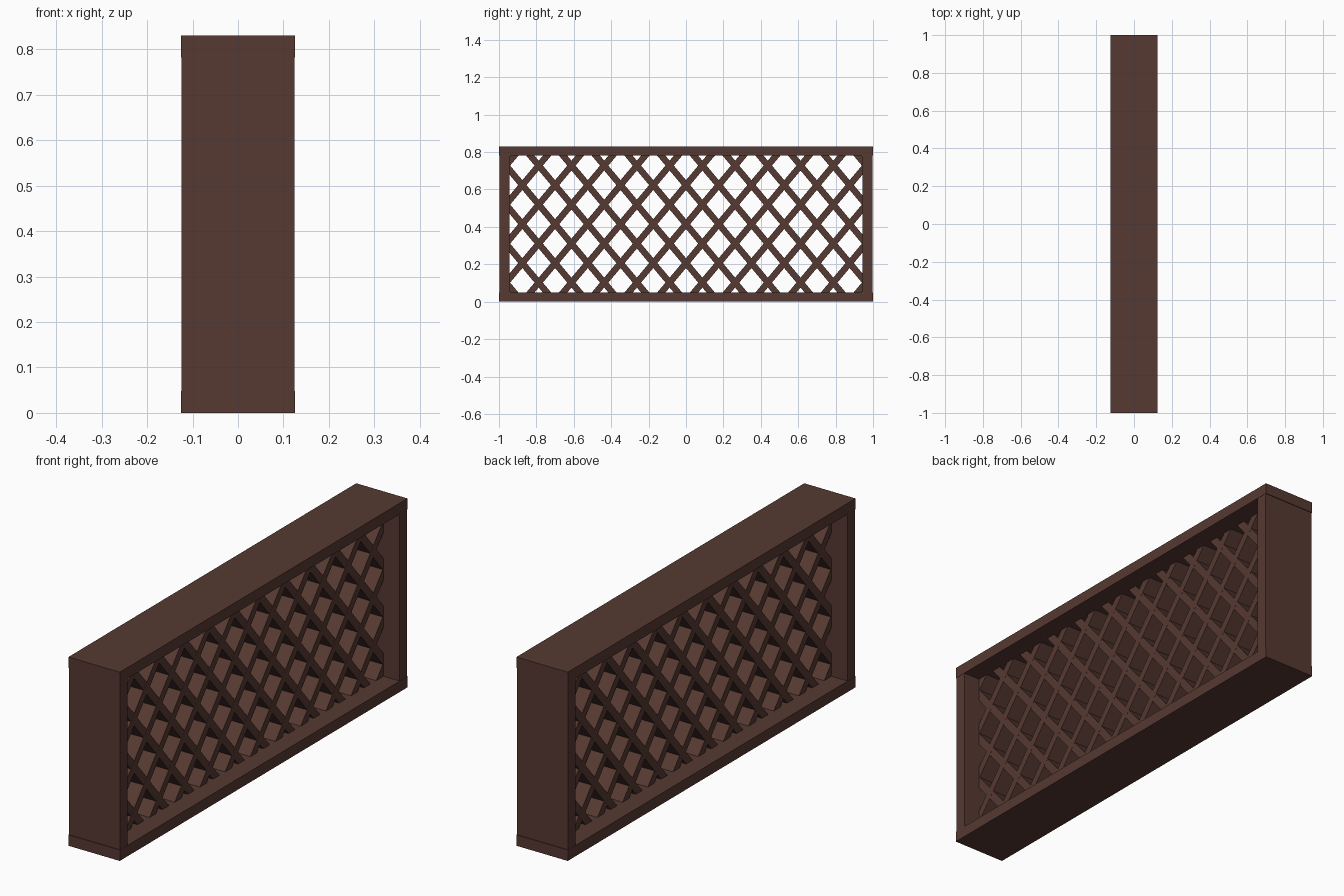
import bpy, bmesh, math
from mathutils import Vector, Matrix

if "Cube" in bpy.data.objects:
    bpy.data.objects.remove(bpy.data.objects["Cube"])

D, H = 0.25, 0.83            # frame depth and height
T, P = 0.048, 0.055          # rail and post thickness
ANG = math.radians(50)       # slat slope
PITCH, SLAT_W, SLAT_D = 0.175, 0.034, 0.092

wood = bpy.data.materials.new("dark brown wood")
wood.diffuse_color = (0.093, 0.041, 0.032, 1)
wood.use_nodes = True
wood.node_tree.nodes["Principled BSDF"].inputs["Base Color"].default_value = wood.diffuse_color


def finish(name, bm):
    bmesh.ops.recalc_face_normals(bm, faces=bm.faces)
    me = bpy.data.meshes.new(name)
    bm.to_mesh(me)
    bm.free()
    me.materials.append(wood)
    ob = bpy.data.objects.new(name, me)
    bpy.context.collection.objects.link(ob)


def add_box(bm, size, mat):
    bmesh.ops.create_cube(bm, size=1, matrix=mat @ Matrix.Diagonal((*size, 1)))


def box(name, size, loc):
    bm = bmesh.new()
    add_box(bm, size, Matrix.Translation(loc))
    finish(name, bm)


# Frame: full-length rails with posts between them
box("bottom_rail", (D, 2, T), (0, 0, T / 2))
box("top_rail", (D, 2, T), (0, 0, H - T / 2))
for side, name in ((-1, "front_post"), (1, "back_post")):
    box(name, (D - 0.002, P - 0.003, H - 2 * T), (0, side * (1 - 0.003 - (P - 0.003) / 2), H / 2))

# Lattice: two families of crossing slats, trimmed to the frame opening
planes = (((0, 1 - P, 0), (0, 1, 0)), ((0, P - 1, 0), (0, -1, 0)),
          ((0, 0, H - T), (0, 0, 1)), ((0, 0, T), (0, 0, -1)))
for s, name in ((1, "rising_slats"), (-1, "falling_slats")):
    bm = bmesh.new()
    for i in range(-8, 9):
        m = Matrix.Translation((0, i * PITCH, H / 2)) @ Matrix.Rotation(s * ANG, 4, 'X')
        add_box(bm, (SLAT_D + s * 0.0004, 3, SLAT_W), m)
    for co, no in planes:
        geom = bm.verts[:] + bm.edges[:] + bm.faces[:]
        cut = bmesh.ops.bisect_plane(bm, geom=geom, plane_co=Vector(co),
                                     plane_no=Vector(no), clear_outer=True)
        edges = [e for e in cut["geom_cut"] if isinstance(e, bmesh.types.BMEdge)]
        if edges:
            bmesh.ops.holes_fill(bm, edges=edges, sides=0)
    finish(name, bm)
